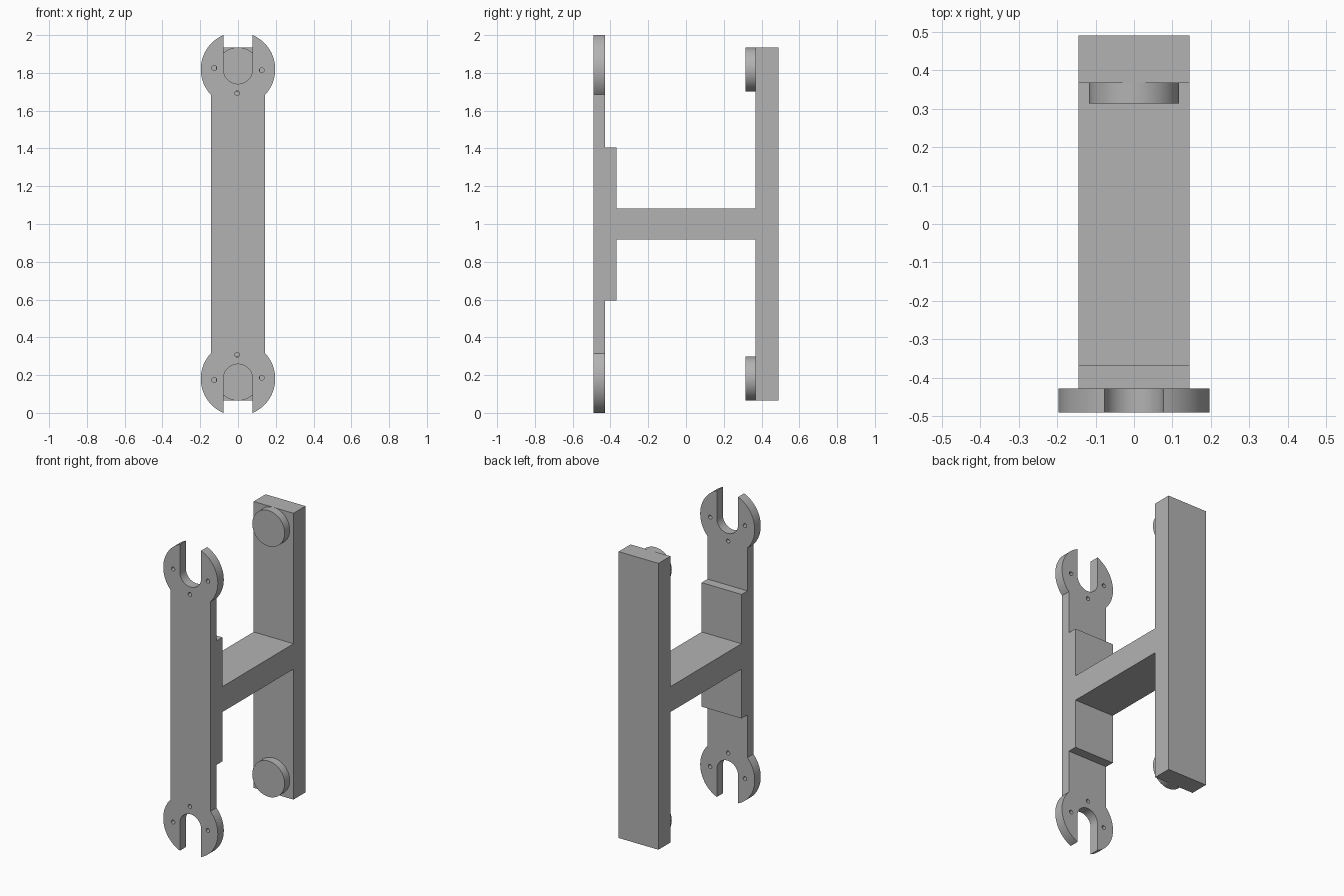
import bpy, bmesh
from math import sin, cos, asin, acos, pi
from mathutils import Vector

cube = bpy.data.objects.get("Cube")
if cube:
    bpy.data.objects.remove(cube)

grey = bpy.data.materials.new("plain_grey")
grey.use_nodes = True
colour = (0.45, 0.45, 0.45, 1)
grey.diffuse_color = colour
grey.node_tree.nodes["Principled BSDF"].inputs["Base Color"].default_value = colour

HALF_W = 0.144                 # half width of all bars
HEAD_R, HEAD_Z = 0.197, 0.819  # heads, measured from mid height
SLOT = 0.077                   # half width of the jaw slot
FRONT, STEP, PAD, BACK = -0.49, -0.428, -0.367, 0.367


def arc(r, z, start, end, n):
    return [(r * cos(start + (end - start) * i / n),
             z + r * sin(start + (end - start) * i / n)) for i in range(n + 1)]


def prism(name, points, direction):
    """Extrude a closed outline of 3D points along a direction."""
    bm = bmesh.new()
    face = bm.faces.new([bm.verts.new(p) for p in points])
    ext = bmesh.ops.extrude_face_region(bm, geom=[face])
    verts = [v for v in ext["geom"] if isinstance(v, bmesh.types.BMVert)]
    bmesh.ops.translate(bm, verts=verts, vec=Vector(direction))
    bmesh.ops.recalc_face_normals(bm, faces=bm.faces)
    mesh = bpy.data.meshes.new(name)
    bm.to_mesh(mesh)
    bm.free()
    mesh.materials.append(grey)
    obj = bpy.data.objects.new(name, mesh)
    bpy.context.collection.objects.link(obj)
    return obj


def disc(name, x, z, r, y0, y1, n):
    ring = [(x + px, y0, z + pz) for px, pz in arc(r, 0, 0, 2 * pi, n)[:-1]]
    return prism(name, ring, (0, y1 - y0, 0))


def smooth(obj):
    bpy.ops.object.select_all(action='DESELECT')
    obj.select_set(True)
    bpy.context.view_layer.objects.active = obj
    bpy.ops.object.shade_smooth_by_angle(angle=0.5)


# Double-ended wrench plate: one quarter outline, mirrored into a full loop
neck = -acos(HALF_W / HEAD_R)
jaw = acos(SLOT / HEAD_R)
quarter = arc(HEAD_R, HEAD_Z, neck, jaw, 32) + arc(SLOT, HEAD_Z, 0, -pi / 2, 16)
upper = quarter + [(-x, z) for x, z in reversed(quarter[:-1])]
outline = upper + [(x, -z) for x, z in reversed(upper)]
plate = prism("wrench_plate", [(x, FRONT, 1 + z) for x, z in outline],
              (0, STEP - FRONT, 0))

# Small through holes around each jaw
for side in (1, -1):
    for x, z in ((-0.126, 0.826), (0.126, 0.814), (-0.004, 0.692)):
        cutter = disc("hole_cutter", x, 1 + side * z, 0.013, FRONT - 0.05, STEP + 0.05, 24)
        cutter.hide_render = True
        mod = plate.modifiers.new("hole", 'BOOLEAN')
        mod.operation, mod.solver, mod.object = 'DIFFERENCE', 'EXACT', cutter
        bpy.context.view_layer.objects.active = plate
        bpy.ops.object.modifier_apply(modifier=mod.name)
        bpy.data.objects.remove(cutter)
smooth(plate)

# Backing pad, cross web and rear bar as one side profile
half = [(PAD, 0.405), (PAD, 0.083), (BACK, 0.083), (BACK, 0.935), (0.49, 0.935)]
profile = [(STEP, 0.405)] + half
profile += [(y, -z) for y, z in reversed(profile)]
prism("h_frame", [(-HALF_W, y, 1 + z) for y, z in profile], (2 * HALF_W, 0, 0))

# Round pegs on the rear bar
for name, side in (("upper_peg", 1), ("lower_peg", -1)):
    smooth(disc(name, 0, 1 + side * 0.818, 0.117, 0.314, BACK, 64))
